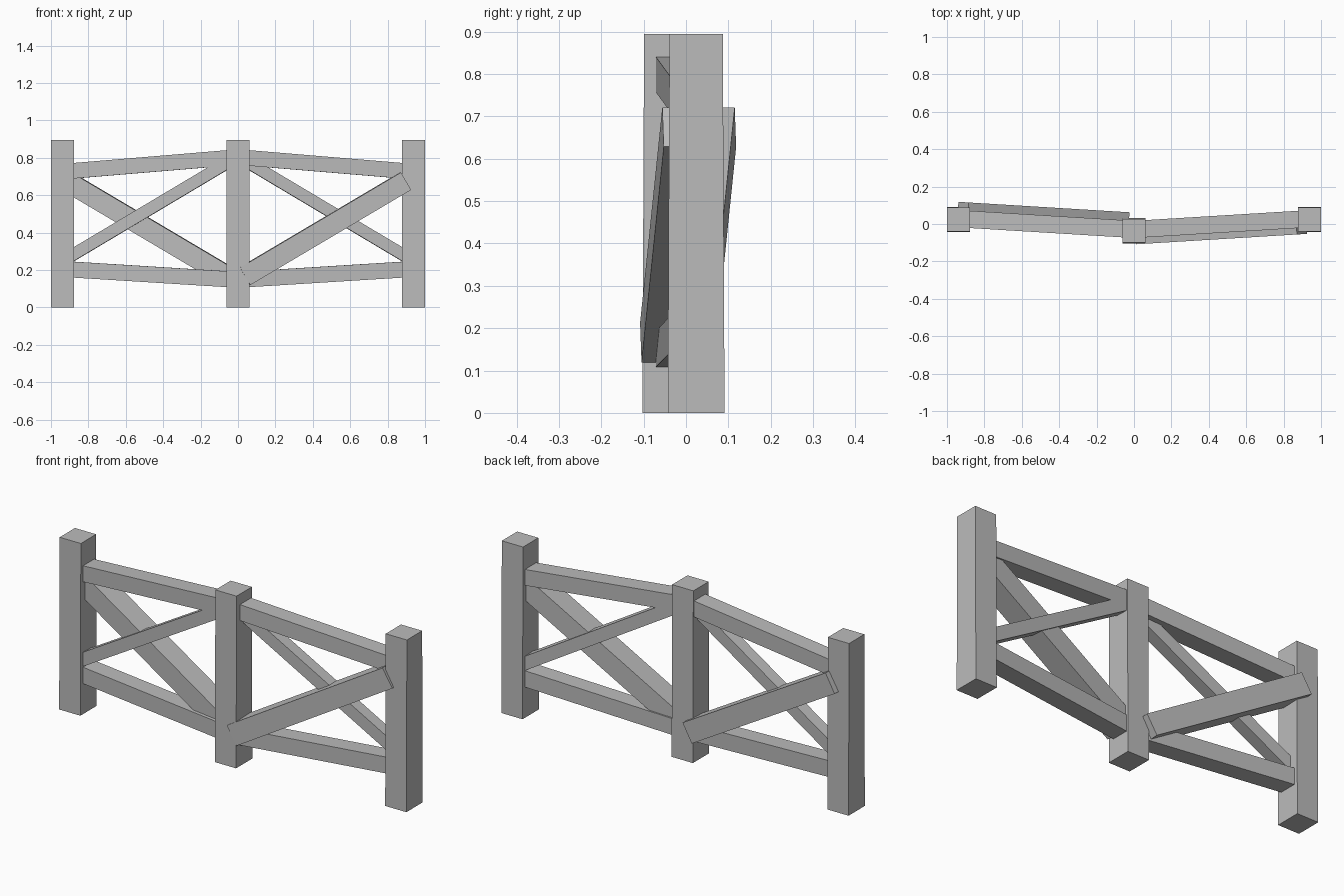
import bpy
from mathutils import Matrix, Vector

cube = bpy.data.objects.get("Cube")
if cube:
    bpy.data.objects.remove(cube, do_unlink=True)

GREY = (0.5, 0.5, 0.5, 1)
mat = bpy.data.materials.new("plain grey")
mat.use_nodes = True
mat.diffuse_color = GREY
mat.node_tree.nodes["Principled BSDF"].inputs["Base Color"].default_value = GREY

HEIGHT = 0.895


def box(name, size):
    """Box mesh of the given size, centred on its own origin."""
    bpy.ops.mesh.primitive_cube_add(size=1)
    ob = bpy.context.object
    ob.name = name
    ob.data.transform(Matrix.Diagonal((*size, 1)))
    ob.data.materials.append(mat)
    return ob


def post(name, x, y):
    ob = box(name, (0.122, 0.134, HEIGHT))
    for v in ob.data.vertices:
        if v.co.z > 0:
            v.co.y *= 0.94  # slight taper to the top
    ob.location = (x, y, HEIGHT / 2)


def panel_y(x):
    """Middle plane of the two angled fence panels."""
    return -0.029 + 0.061 * abs(x)


def beam(name, start, end, width, depth, offset=0):
    """Straight timber between two (x, z) points, shifted in y by offset."""
    a, b = (Vector((x, panel_y(x) + offset, z)) for x, z in (start, end))
    along = (b - a).normalized()
    across = Vector((0, 0, 1)).cross(along).normalized()
    up = along.cross(across)
    ob = box(name, ((b - a).length, depth, width))
    turn = Matrix((along, across, up)).transposed().to_4x4()
    ob.matrix_world = Matrix.Translation((a + b) / 2) @ turn


# Posts
post("right_post", -0.939, 0.024)
post("centre_post", 0, -0.036)
post("left_post", 0.939, 0.024)

# Rails and crossed braces of each panel
for side, s in (("right", -1), ("left", 1)):
    beam(side + "_top_rail", (0.01 * s, 0.803), (0.91 * s, 0.728), 0.083, 0.092)
    beam(side + "_bottom_rail", (0.01 * s, 0.148), (0.91 * s, 0.204), 0.085, 0.092)
    # thin brace lies flush on one face, wide brace stands proud of the other
    beam(side + "_thin_brace", (0.02 * s, 0.795), (0.91 * s, 0.265), 0.064, 0.064,
         0.014 * s)
    shift = 0.01 if s > 0 else 0.03
    inner = 0.035 if s > 0 else 0.055
    beam(side + "_wide_brace", (inner * s, 0.166), ((inner + 0.86) * s, 0.675),
         0.108, 0.118, -(0.012 + shift / 2 + 0.004) * s)
